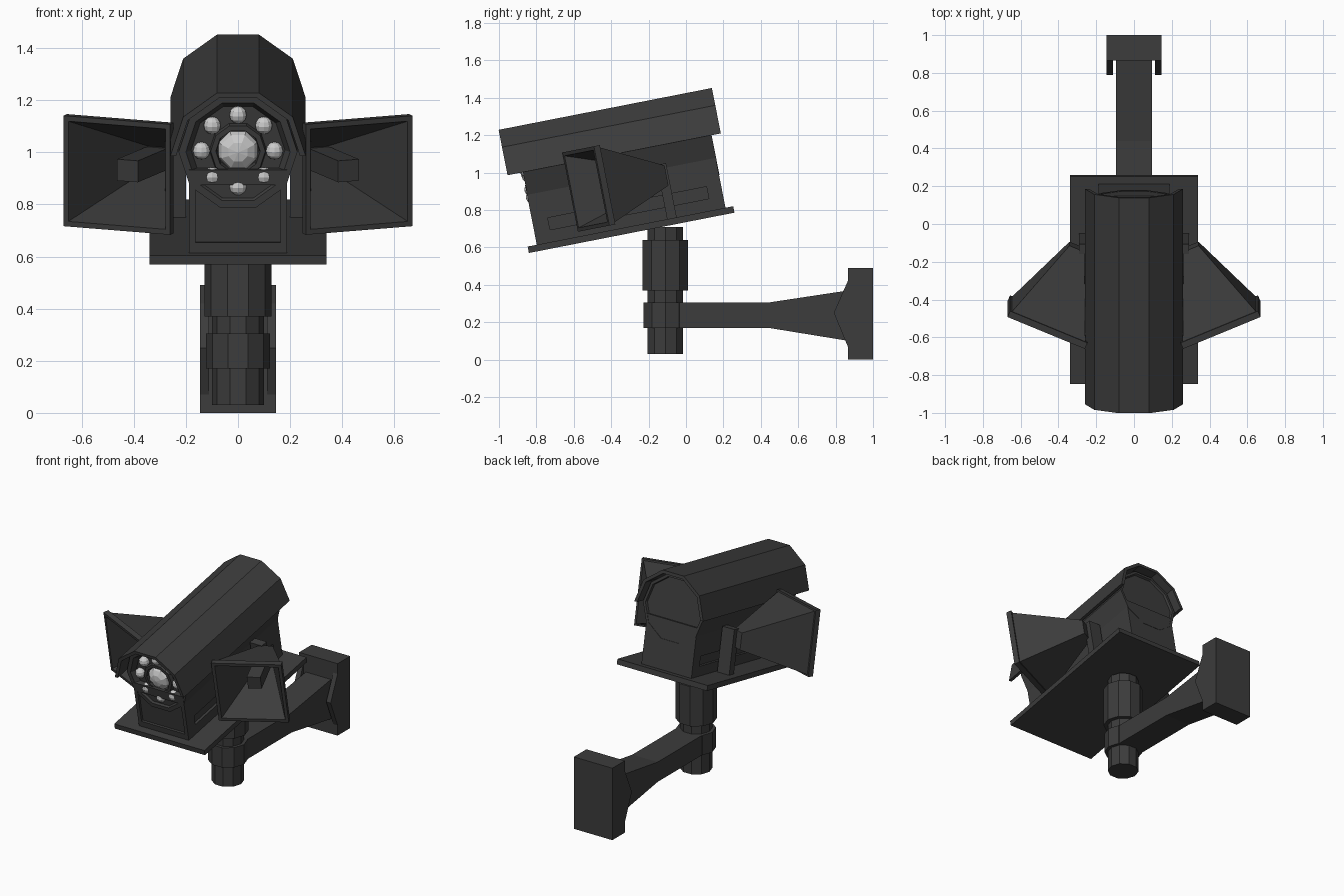
import bpy, bmesh, math
from mathutils import Matrix, Vector

if "Cube" in bpy.data.objects:
    bpy.data.objects.remove(bpy.data.objects["Cube"])

TILT = Matrix.Translation((0, -0.84, 0.57)) @ Matrix.Rotation(math.radians(11.1), 4, 'X')
UPRIGHT = Matrix.Identity(4)
AXIS_V = 0.43  # height of the camera tube axis above the tray

dark = bpy.data.materials.new("dark_grey")
dark.diffuse_color = (0.045, 0.045, 0.045, 1)
dark.use_nodes = True
dark.node_tree.nodes["Principled BSDF"].inputs["Base Color"].default_value = dark.diffuse_color


def add(name, bm, frame=UPRIGHT, mirror=False, mat=dark):
    bmesh.ops.recalc_face_normals(bm, faces=bm.faces)
    me = bpy.data.meshes.new(name)
    bm.to_mesh(me)
    bm.free()
    ob = bpy.data.objects.new(name, me)
    bpy.context.collection.objects.link(ob)
    ob.matrix_world = frame
    if mat:
        me.materials.append(mat)
    if mirror:
        ob.modifiers.new("mirror", 'MIRROR')
    return ob


def box(name, lo, hi, frame=UPRIGHT, mirror=False):
    bm = bmesh.new()
    lo, hi = Vector(lo), Vector(hi)
    m = Matrix.Translation((lo + hi) / 2) @ Matrix.Diagonal((*(hi - lo), 1))
    bmesh.ops.create_cube(bm, size=1, matrix=m)
    return add(name, bm, frame, mirror)


def loft(name, rings, frame=UPRIGHT, mirror=False, closed=False):
    """Skin successive rings of points; cap the ends unless closed."""
    bm = bmesh.new()
    vs = [[bm.verts.new(p) for p in r] for r in rings]
    n = len(vs[0])
    pairs = list(zip(vs, vs[1:])) + ([(vs[-1], vs[0])] if closed else [])
    for a, b in pairs:
        for i in range(n):
            j = (i + 1) % n
            bm.faces.new((a[i], a[j], b[j], b[i]))
    if not closed:
        bm.faces.new(vs[0])
        bm.faces.new(vs[-1])
    return add(name, bm, frame, mirror)


def prism(name, yz, x0, x1, mirror=False):
    return loft(name, [[(x, y, z) for y, z in yz] for x in (x0, x1)], mirror=mirror)


def decagon(r):
    return [(r * math.cos(i * math.pi / 5), r * math.sin(i * math.pi / 5)) for i in range(10)]


# wall mount, side gussets and flared arm
box("wall_plate", (-0.145, 0.865, 0), (0.145, 1.0, 0.49))
prism("mount_gusset", [(0.865, 0.42), (0.79, 0.25), (0.865, 0.07)], 0.112, 0.145, True)
prism("arm", [(-0.11, 0.17), (0.44, 0.17), (0.87, 0.1), (0.87, 0.37), (0.44, 0.305), (-0.11, 0.305)],
      -0.095, 0.095)

# ten-sided post with hub and collar
for name, r, z0, z1 in (("post", 0.1, 0.03, 0.71), ("post_hub", 0.122, 0.17, 0.305),
                        ("post_collar", 0.128, 0.37, 0.64)):
    loft(name, [[(x, y - 0.11, z) for x, y in decagon(r)] for z in (z0, z1)])

# tilted tray
box("tray", (-0.34, 0, 0), (0.34, 1.12, 0.035), TILT)

# pedestal with recessed side slots and front panel
pedestal = box("pedestal", (-0.188, 0.05, 0.03), (0.188, 1.078, 0.36), TILT)
cutters = [box("slot_cutter", (s * 0.2 - 0.03, 0.135, 0.1), (s * 0.2 + 0.03, 1.0, 0.165), TILT)
           for s in (-1, 1)]
cutters.append(box("panel_cutter", (-0.163, 0, 0.075), (0.163, 0.065, 0.3), TILT))
for c in cutters:
    c.hide_render = True
    c.hide_set(True)
    mod = pedestal.modifiers.new("cut", 'BOOLEAN')
    mod.operation = 'DIFFERENCE'
    mod.object = c

# camera tube, with stepped front and recessed back
profile = [(0.08, 0.09), (0.085, 0.062), (0.105, 0.062), (0.11, 0.085), (0.18, 0.085), (0.2, 0.052),
           (0.228, 0.052), (0.228, 1.08), (0.21, 1.08), (0.205, 1.065)]
loft("camera_tube", [[(x, u, v + AXIS_V) for x, v in decagon(r)] for r, u in profile], TILT)

# hood: upper half of a decagonal shell
arc = decagon(0.26)[:6] + decagon(0.238)[5::-1]
loft("hood", [[(x, u, v + AXIS_V) for x, v in arc] for u in (-0.032, 1.13)], TILT)

# lens and ring of eight lamps
bm = bmesh.new()
bmesh.ops.create_uvsphere(bm, u_segments=8, v_segments=6, radius=0.08,
                          matrix=Matrix.Translation((0, 0.085, AXIS_V)) @ Matrix.Diagonal((1, 0.6, 1, 1))
                          @ Matrix.Rotation(math.pi / 2, 4, 'X') @ Matrix.Rotation(math.pi / 8, 4, 'Z'))
add("lens", bm, TILT, mat=None)
bm = bmesh.new()
for i in range(8):
    a = i * math.pi / 4
    pos = (0.14 * math.cos(a), 0.075, AXIS_V + 0.14 * math.sin(a))
    bmesh.ops.create_uvsphere(bm, u_segments=10, v_segments=6, radius=0.034,
                              matrix=Matrix.Translation(pos))
add("lamps", bm, TILT, mat=None)

# horn speakers on upright brackets
box("horn_bracket", (0.2, 0.76, 0.03), (0.29, 0.812, 0.33), TILT, True)


def section(center, along, half_w, half_h):
    c = Vector(center)
    w, h = along * half_w, Vector((0, 0, half_h))
    return [c - w - h, c + w - h, c + w + h, c - w + h]


mouth = Vector((0.465, 0.365, 0.277))
neck = Vector((0.302, 0.785, 0.265))
across = Vector((0.41, 0.172, 0)).normalized()
back = Vector((-0.172, 0.41, 0)).normalized()
loft("horn", [section(neck, across, 0.043, 0.055),
              section(mouth + back * 0.035, across, 0.21, 0.205),
              section(mouth + back * 0.035, across, 0.222, 0.216),
              section(mouth, across, 0.222, 0.216),
              section(mouth, across, 0.202, 0.196),
              section(neck + (mouth - neck) * 0.06, across, 0.035, 0.045)], TILT, True)
driver_end = neck.lerp(mouth, 0.75)
loft("horn_driver", [section(p, across, 0.043, 0.042) for p in (neck.lerp(mouth, 0.04), driver_end)],
     TILT, True)
